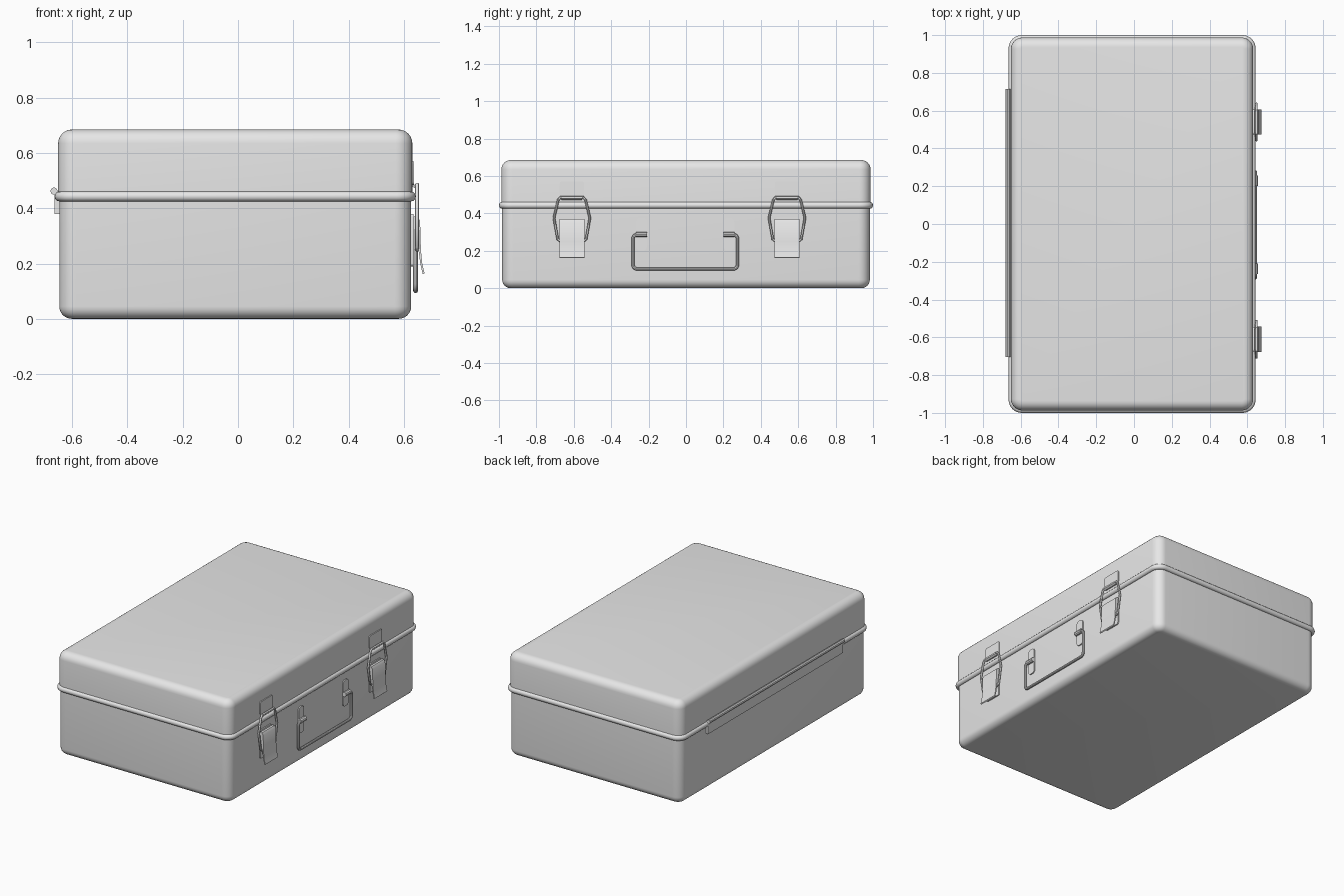
import bpy, bmesh
from math import sin, cos, pi, radians

cube = bpy.data.objects.get("Cube")
if cube:
    bpy.data.objects.remove(cube)

steel = bpy.data.materials.new("grey_steel")
steel.use_nodes = True
GREY = (0.8, 0.8, 0.8, 1)
steel.diffuse_color = GREY
steel.node_tree.nodes["Principled BSDF"].inputs["Base Color"].default_value = GREY

CX = -0.01      # middle of the case body
FACE = 0.627    # latch side of the case body
parts = []


def add_mesh(name, bm):
    bmesh.ops.recalc_face_normals(bm, faces=bm.faces)
    mesh = bpy.data.meshes.new(name)
    bm.to_mesh(mesh)
    bm.free()
    obj = bpy.data.objects.new(name, mesh)
    bpy.context.collection.objects.link(obj)
    mesh.materials.append(steel)
    parts.append(obj)
    return obj


def loft(name, half_x, half_y, radius, profile, closed=False):
    """Stack rounded rectangles; profile holds (inset, z) pairs."""
    bm = bmesh.new()
    rings = []
    steps = 8
    for inset, z in profile:
        r = max(radius - inset, 0.004)
        ring = []
        for corner, (sx, sy) in enumerate([(1, 1), (-1, 1), (-1, -1), (1, -1)]):
            for i in range(steps + 1):
                a = (corner + i / steps) * pi / 2
                ring.append(bm.verts.new((CX + sx * (half_x - inset - r) + r * cos(a),
                                          sy * (half_y - inset - r) + r * sin(a), z)))
        rings.append(ring)
    pairs = list(zip(rings, rings[1:]))
    if closed:
        pairs.append((rings[-1], rings[0]))
    else:
        bm.faces.new(rings[0])
        bm.faces.new(rings[-1])
    for low, high in pairs:
        for i in range(len(low)):
            j = (i + 1) % len(low)
            bm.faces.new((low[i], low[j], high[j], high[i]))
    return add_mesh(name, bm)


def box(name, x, y, z, bevel=0.0):
    bm = bmesh.new()
    bmesh.ops.create_cube(bm, size=1)
    for v in bm.verts:
        for axis, (low, high) in enumerate((x, y, z)):
            v.co[axis] = low if v.co[axis] < 0 else high
    if bevel:
        # round the corners as seen from the side
        edges = [e for e in bm.edges if abs(e.verts[0].co.x - e.verts[1].co.x) > 1e-5]
        bmesh.ops.bevel(bm, geom=edges, offset=bevel, segments=4, profile=0.5, affect='EDGES')
    return add_mesh(name, bm)


def strip(name, outline, y0, y1):
    """Extrude an (x, z) outline along y."""
    bm = bmesh.new()
    face = bm.faces.new([bm.verts.new((x, y0, z)) for x, z in outline])
    ext = bmesh.ops.extrude_face_region(bm, geom=[face])
    moved = [g for g in ext["geom"] if isinstance(g, bmesh.types.BMVert)]
    bmesh.ops.translate(bm, verts=moved, vec=(0, y1 - y0, 0))
    return add_mesh(name, bm)


def wire(name, points, radius, cyclic=False):
    curve = bpy.data.curves.new(name, 'CURVE')
    curve.dimensions = '3D'
    curve.bevel_depth = radius
    curve.bevel_resolution = 3
    curve.use_fill_caps = True
    spline = curve.splines.new('POLY')
    spline.points.add(len(points) - 1)
    for p, co in zip(spline.points, points):
        p.co = (*co, 1)
    spline.use_cyclic_u = cyclic
    obj = bpy.data.objects.new(name, curve)
    bpy.context.collection.objects.link(obj)
    curve.materials.append(steel)
    parts.append(obj)


# Case halves with rolled edges
arc = [i / 6 * pi / 2 for i in range(7)]
RB, RT = 0.045, 0.05
loft("case_base", 0.637, 0.983, 0.06,
     [(RB * (1 - sin(a)), RB * (1 - cos(a))) for a in arc] + [(0, 0.44)])
loft("case_lid", 0.641, 0.987, 0.06,
     [(0, 0.44)] + [(RT * (1 - cos(a)), 0.685 - RT * (1 - sin(a))) for a in arc])

# Rolled bead around the seam
loft("seam_bead", 0.654, 1.0, 0.07,
     [(0.017 - 0.017 * cos(k * pi / 6), 0.443 + 0.018 * sin(k * pi / 6)) for k in range(12)],
     closed=True)

# Long hinge on the left-hand side of the plan
wire("hinge_barrel", [(-0.666, -0.705, 0.462), (-0.666, 0.715, 0.462)], 0.013)
box("hinge_leaf", (-0.664, -0.642), (-0.705, 0.715), (0.38, 0.46))

# Latches
for label, yc in (("front", -0.61), ("back", 0.54)):
    box(label + "_latch_mount", (FACE - 0.01, FACE + 0.008), (yc - 0.06, yc + 0.06), (0.19, 0.38), 0.01)
    box(label + "_latch_catch", (FACE - 0.01, FACE + 0.01), (yc - 0.065, yc + 0.065), (0.485, 0.57), 0.01)
    # hooked lip that holds the wire loop
    strip(label + "_latch_hook",
          [(0.63, 0.478), (0.645, 0.472), (0.655, 0.48), (0.655, 0.49), (0.649, 0.49),
           (0.645, 0.482), (0.63, 0.49)], yc - 0.055, yc + 0.055)
    half = [(0.06, 0.486), (0.073, 0.472), (0.096, 0.375), (0.076, 0.262), (0.06, 0.25)]
    loop = half + [(-y, z) for y, z in reversed(half)]
    wire(label + "_latch_loop", [(0.648, yc + y, z) for y, z in loop], 0.007, True)
    # lever with a flared finger tip
    strip(label + "_latch_lever",
          [(0.636, 0.37), (0.65, 0.37), (0.659, 0.355), (0.662, 0.25), (0.667, 0.2),
           (0.675, 0.165), (0.669, 0.16), (0.66, 0.2), (0.653, 0.25), (0.636, 0.25)],
          yc - 0.067, yc + 0.067)

# Drop handle
HX, R = 0.643, 0.025
bend = [i / 5 * pi / 2 for i in range(6)]
right = [(0.205, 0.287)]
right += [(0.28 - R + R * sin(a), 0.287 - R + R * cos(a)) for a in bend]
right += [(0.28 - R + R * cos(a), 0.102 + R - R * sin(a)) for a in bend]
path = right + [(-y, z) for y, z in reversed(right)]
wire("carry_handle", [(HX, y - 0.004, z) for y, z in path], 0.009)
for label, s in (("front", -1), ("back", 1)):
    ends = sorted((s * 0.205 - 0.004, s * 0.262 - 0.004))
    box(label + "_handle_bracket", (FACE - 0.01, FACE + 0.007), ends, (0.2, 0.375), 0.022)
    wire(label + "_handle_sleeve", [(0.641, y, 0.287) for y in ends], 0.015)

# Turn wires into meshes and smooth everything
bpy.ops.object.select_all(action='DESELECT')
for obj in parts:
    obj.select_set(True)
bpy.context.view_layer.objects.active = parts[0]
bpy.ops.object.convert(target='MESH')
bpy.ops.object.shade_smooth_by_angle(angle=radians(35))
